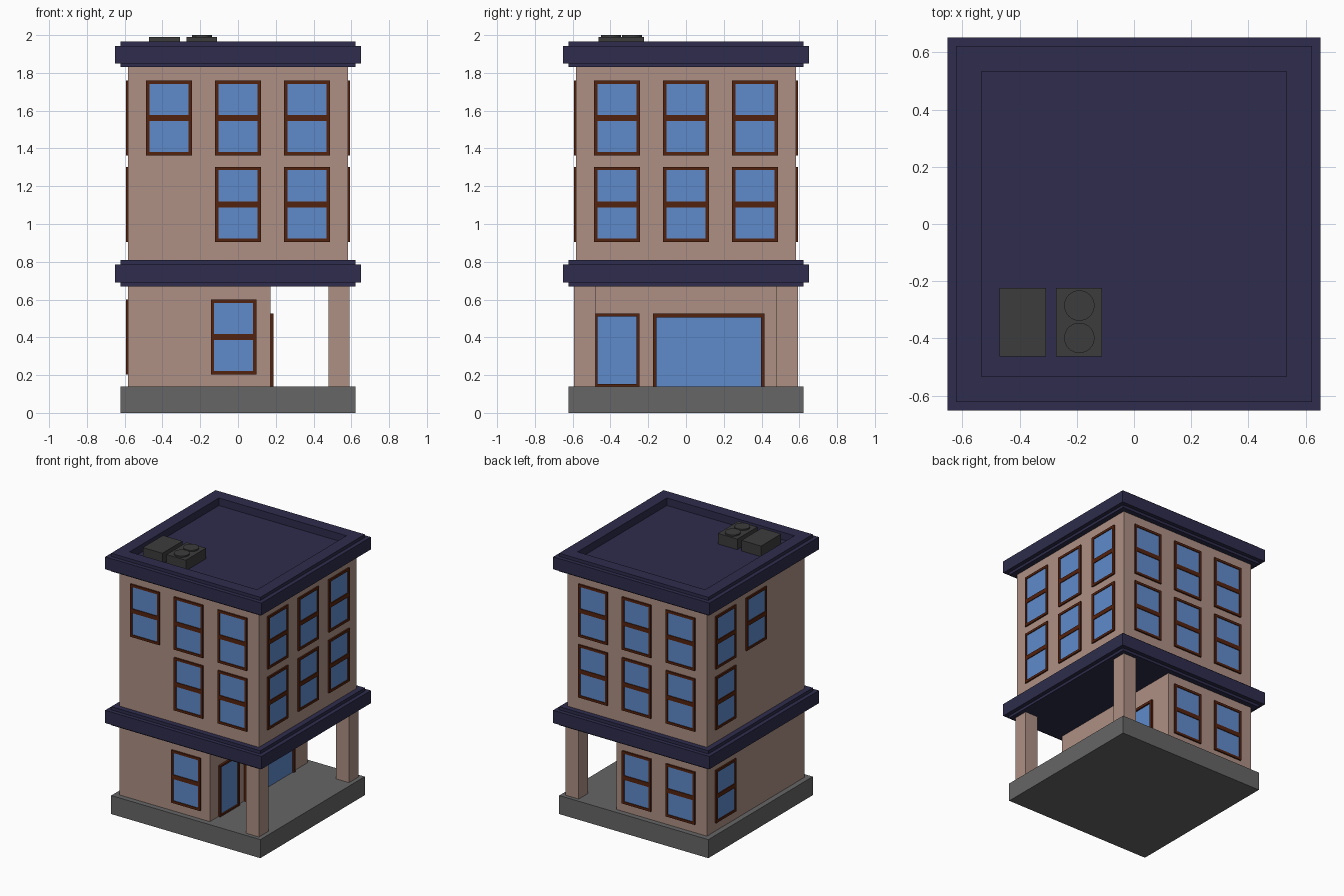
import bpy, bmesh, math
from mathutils import Matrix

if "Cube" in bpy.data.objects:
    bpy.data.objects.remove(bpy.data.objects["Cube"])


def material(name, rgb):
    m = bpy.data.materials.new(name)
    lin = [((c / 255 + 0.055) / 1.055) ** 2.4 for c in rgb]
    m.diffuse_color = (*lin, 1)
    m.use_nodes = True
    m.node_tree.nodes["Principled BSDF"].inputs["Base Color"].default_value = m.diffuse_color
    return m


WALL = material("wall_beige", (174, 144, 132))
NAVY = material("trim_navy", (46, 44, 76))
GREY = material("base_grey", (102, 102, 102))
GLASS = material("glass_blue", (95, 139, 203))
BROWN = material("frame_brown", (84, 34, 14))
DARK = material("unit_charcoal", (60, 60, 60))


def finish(name, bm, mat):
    bmesh.ops.recalc_face_normals(bm, faces=bm.faces)
    me = bpy.data.meshes.new(name)
    bm.to_mesh(me)
    bm.free()
    me.materials.append(mat)
    ob = bpy.data.objects.new(name, me)
    bpy.context.collection.objects.link(ob)
    return ob


def add_box(bm, x, y, z, turn=0):
    """Box from (min, max) ranges, turned about z by quarter turns."""
    size = [r[1] - r[0] for r in (x, y, z)]
    mid = [(r[1] + r[0]) / 2 for r in (x, y, z)]
    m = Matrix.Rotation(turn * math.pi / 2, 4, 'Z') @ Matrix.Translation(mid) @ Matrix.Diagonal((*size, 1))
    bmesh.ops.create_cube(bm, size=1, matrix=m)


def box(name, x, y, z, mat):
    bm = bmesh.new()
    add_box(bm, x, y, z)
    return finish(name, bm, mat)


def square_stack(name, profile, mat):
    """Square rings (half width, height) skinned together and capped."""
    bm = bmesh.new()
    rings = [[bm.verts.new((sx * r, sy * r, z)) for sx, sy in ((-1, -1), (1, -1), (1, 1), (-1, 1))]
             for r, z in profile]
    for a, b in zip(rings, rings[1:]):
        for i in range(4):
            j = (i + 1) % 4
            bm.faces.new((a[i], a[j], b[j], b[i]))
    bm.faces.new(rings[0])
    bm.faces.new(rings[-1])
    return finish(name, bm, mat)


def window(name, turn, wall, u, z, depth=0.011, bar=True, sill=0.018, edge=0.018):
    """Framed pane; turn 0 front, 1 right, 2 back, 3 left."""
    (u0, u1), (z0, z1) = u, z
    out = (-wall - depth, -wall)
    bm = bmesh.new()
    add_box(bm, (u0, u0 + edge), out, z, turn)
    add_box(bm, (u1 - edge, u1), out, z, turn)
    inner = (u0 + edge, u1 - edge)
    add_box(bm, inner, out, (z1 - edge, z1), turn)
    if sill:
        add_box(bm, inner, out, (z0, z0 + sill), turn)
    if bar:
        zm = (z0 + z1) / 2
        add_box(bm, inner, out, (zm - 0.016, zm + 0.016), turn)
    finish(name + "_frame", bm, BROWN)
    bm = bmesh.new()
    add_box(bm, inner, (-wall - 0.005, -wall), (z0 + sill, z1 - edge), turn)
    finish(name + "_glass", bm, GLASS)


# Base, walls and porch pillars
H = 0.582
box("base_slab", (-0.622, 0.622), (-0.622, 0.622), (0, 0.14), GREY)
box("ground_floor_walls", (-H, 0.173), (-H, H), (0.14, 0.675), WALL)
box("upper_walls", (-H, H), (-H, H), (0.81, 1.83), WALL)
for label, s in (("front", -1), ("back", 1)):
    box(label + "_pillar", (0.48, 0.59), sorted((s * 0.48, s * 0.593)), (0.14, 0.675), WALL)

# Cornices; the roof has a sunken deck
square_stack("middle_cornice", [(0.622, 0.67), (0.622, 0.69), (0.652, 0.69), (0.652, 0.786),
                                (0.622, 0.786), (0.622, 0.81)], NAVY)
square_stack("roof_cornice", [(0.622, 1.83), (0.622, 1.85), (0.652, 1.85), (0.652, 1.943),
                              (0.622, 1.943), (0.622, 1.967), (0.532, 1.967), (0.532, 1.91)], NAVY)

# Windows: side, turn, then columns (along the local wall axis) for each storey
ROWS = {"ground": (0.203, 0.6), "middle": (0.905, 1.303), "top": (1.363, 1.76)}
C = 0.365
LAYOUT = [
    ("front", 0, {"ground": (-0.023,), "middle": (0, C), "top": (-C, 0, C)}),
    ("right", 1, {"middle": (-C, 0, C), "top": (-C, 0, C)}),
    ("back", 2, {"ground": (0, C), "middle": (-C, 0, C), "top": (-C, 0, C)}),
    ("left", 3, {"ground": (-C,), "middle": (-C,), "top": (-C, 0)}),
]
for side, turn, storeys in LAYOUT:
    for storey, cols in storeys.items():
        for i, c in enumerate(cols):
            window(f"{side}_{storey}_window_{i + 1}", turn, H, (c - 0.121, c + 0.121), ROWS[storey])

# Porch door and shop window
window("porch_door", 1, 0.173, (-0.482, -0.247), (0.14, 0.525), 0.016, False, 0.012, 0.014)
window("shop_window", 1, 0.173, (-0.175, 0.415), (0.14, 0.525), 0.016, False, 0, 0.019)

# Roof units with two fans
box("roof_unit_plain", (-0.47, -0.307), (-0.463, -0.223), (1.91, 1.99), DARK)
box("roof_unit_fans", (-0.272, -0.111), (-0.463, -0.223), (1.91, 1.99), DARK)
for i, y in enumerate((-0.285, -0.398)):
    bm = bmesh.new()
    bmesh.ops.create_cone(bm, cap_ends=True, segments=32, radius1=0.053, radius2=0.053, depth=0.02,
                          matrix=Matrix.Translation((-0.191, y, 1.99)))
    finish(f"roof_fan_{i + 1}", bm, DARK)
